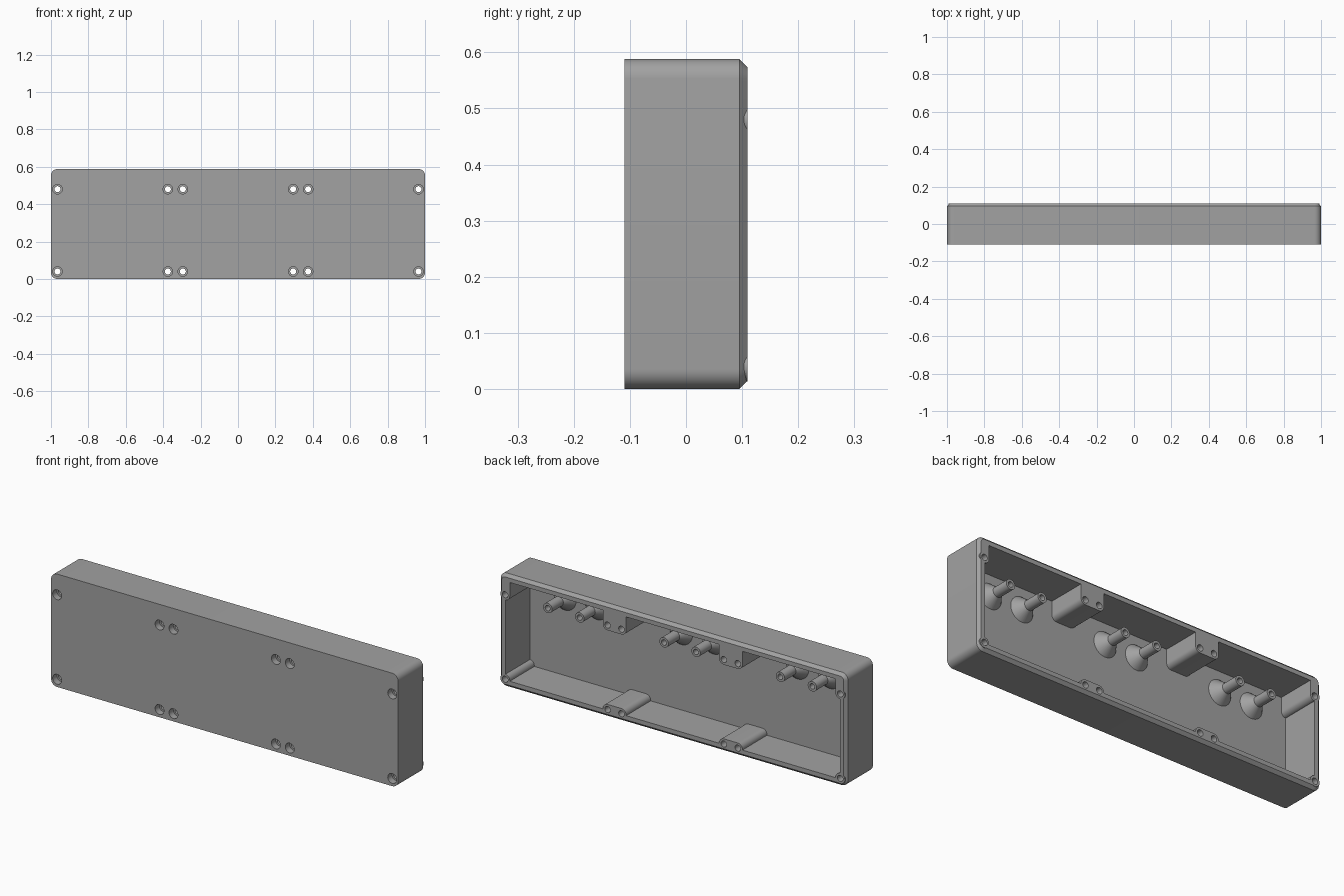
import bpy, bmesh, math

if "Cube" in bpy.data.objects:
    bpy.data.objects.remove(bpy.data.objects["Cube"])

H, FRONT, BACK = 0.588, -0.11, 0.11     # height and depth limits
WALL, FLOOR = 0.037, -0.092             # wall thickness, inner face of the panel
R = 0.027                               # screw boss radius

grey = bpy.data.materials.new("mid grey")
grey.diffuse_color = (0.36, 0.36, 0.36, 1)
grey.use_nodes = True
grey.node_tree.nodes["Principled BSDF"].inputs["Base Color"].default_value = grey.diffuse_color


def rounded(x0, z0, x1, z1, radii, n=8):
    """Rectangle outline; radii run bottom-left, bottom-right, top-right, top-left."""
    corners = [(x0, z0, 1, 1), (x1, z0, -1, 1), (x1, z1, -1, -1), (x0, z1, 1, -1)]
    pts = []
    for i, ((x, z, sx, sz), r) in enumerate(zip(corners, radii)):
        if r == 0:
            pts.append((x, z))
            continue
        for k in range(n + 1):
            a = math.pi * (1 + i / 2) + math.pi / 2 * k / n
            pts.append((x + sx * r + r * math.cos(a), z + sz * r + r * math.sin(a)))
    return pts


def circle(x, z, r, n=32):
    return [(x + r * math.cos(2 * math.pi * i / n), z + r * math.sin(2 * math.pi * i / n))
            for i in range(n)]


def loft(name, sections):
    """Solid through (y, outline) sections with equal point counts."""
    bm = bmesh.new()
    rings = [[bm.verts.new((x, y, z)) for x, z in pts] for y, pts in sections]
    n = len(rings[0])
    bm.faces.new(rings[0])
    bm.faces.new(rings[-1][::-1])
    for a, b in zip(rings, rings[1:]):
        for i in range(n):
            j = (i + 1) % n
            bm.faces.new((a[i], b[i], b[j], a[j]))
    bmesh.ops.recalc_face_normals(bm, faces=bm.faces)
    me = bpy.data.meshes.new(name)
    bm.to_mesh(me)
    bm.free()
    me.materials.append(grey)
    ob = bpy.data.objects.new(name, me)
    bpy.context.collection.objects.link(ob)
    return ob


def prism(name, pts, y0, y1):
    return loft(name, [(y0, pts), (y1, pts)])


def combine(ob, tool, operation):
    """Apply one boolean and discard the tool."""
    m = ob.modifiers.new("cut", 'BOOLEAN')
    m.operation, m.solver, m.object = operation, 'EXACT', tool
    bpy.context.view_layer.objects.active = ob
    bpy.ops.object.modifier_apply(modifier=m.name)
    bpy.data.objects.remove(tool)


def smooth(ob):
    bpy.ops.object.select_all(action='DESELECT')
    ob.select_set(True)
    bpy.context.view_layer.objects.active = ob
    bpy.ops.object.shade_smooth_by_angle(angle=math.radians(30))


# Outer case with rounded corners and a chamfered back rim
outer = rounded(-1, 0, 1, H, [0.035] * 4)
c = 0.015
rim = rounded(-1 + c, c, 1 - c, H - c, [0.035 - c] * 4)
case = loft("case", [(FRONT, outer), (BACK - c, outer), (BACK, rim)])

# Open cavity
combine(case, prism("cavity", rounded(-1 + WALL, WALL, 1 - WALL, H - WALL, [0] * 4),
                    FLOOR, 0.2), 'DIFFERENCE')

# Screw bosses: double blocks on the long walls, single ones in the corners
LOW, HIGH = 0.04, 0.48
Y0 = FLOOR - 0.008
for s in (-1, 1):
    xa, xb = sorted((s * 0.295, s * 0.375))
    combine(case, prism("low_block", rounded(xa - R, 0.02, xb + R, LOW + R, [0, 0, R, R]),
                        Y0, BACK), 'UNION')
    combine(case, prism("high_block", rounded(xa - R, HIGH - R, xb + R, H - 0.022, [R, R, 0, 0]),
                        Y0, BACK), 'UNION')
    xa, xb = sorted((s * (0.965 - R), s * 0.978))
    low_r = [0, 0, R, 0] if s < 0 else [0, 0, 0, R]
    high_r = [0, R, 0, 0] if s < 0 else [R, 0, 0, 0]
    combine(case, prism("low_corner", rounded(xa, 0.022, xb, LOW + R, low_r),
                        Y0, BACK), 'UNION')
    combine(case, prism("high_corner", rounded(xa, HIGH - R, xb, H - 0.022, high_r),
                        Y0, BACK), 'UNION')
    for z in (LOW, HIGH):
        combine(case, prism("corner_boss", circle(s * 0.965, z, R), Y0, BACK), 'UNION')

# Through holes with counterbores on the front
for s in (-1, 1):
    for x in (0.295, 0.375, 0.965):
        for z in (LOW, HIGH):
            combine(case, prism("bore", circle(s * x, z, 0.016), -0.2, 0.2), 'DIFFERENCE')
            combine(case, prism("counterbore", circle(s * x, z, 0.0255), -0.2, FRONT + 0.035),
                    'DIFFERENCE')
smooth(case)

# Board standoffs: flared foot, straight post, blind hole in the tip
for i, x in enumerate(m + d for m in (-0.67, 0, 0.67) for d in (-0.092, 0.092)):
    post = loft(f"standoff_{i + 1}", [(y, circle(x, 0.442, r)) for y, r in (
        (FLOOR - 0.004, 0.068), (FLOOR + 0.05, 0.026), (0.05, 0.026),
        (0.05, 0.014), (-0.03, 0.014))])
    smooth(post)
